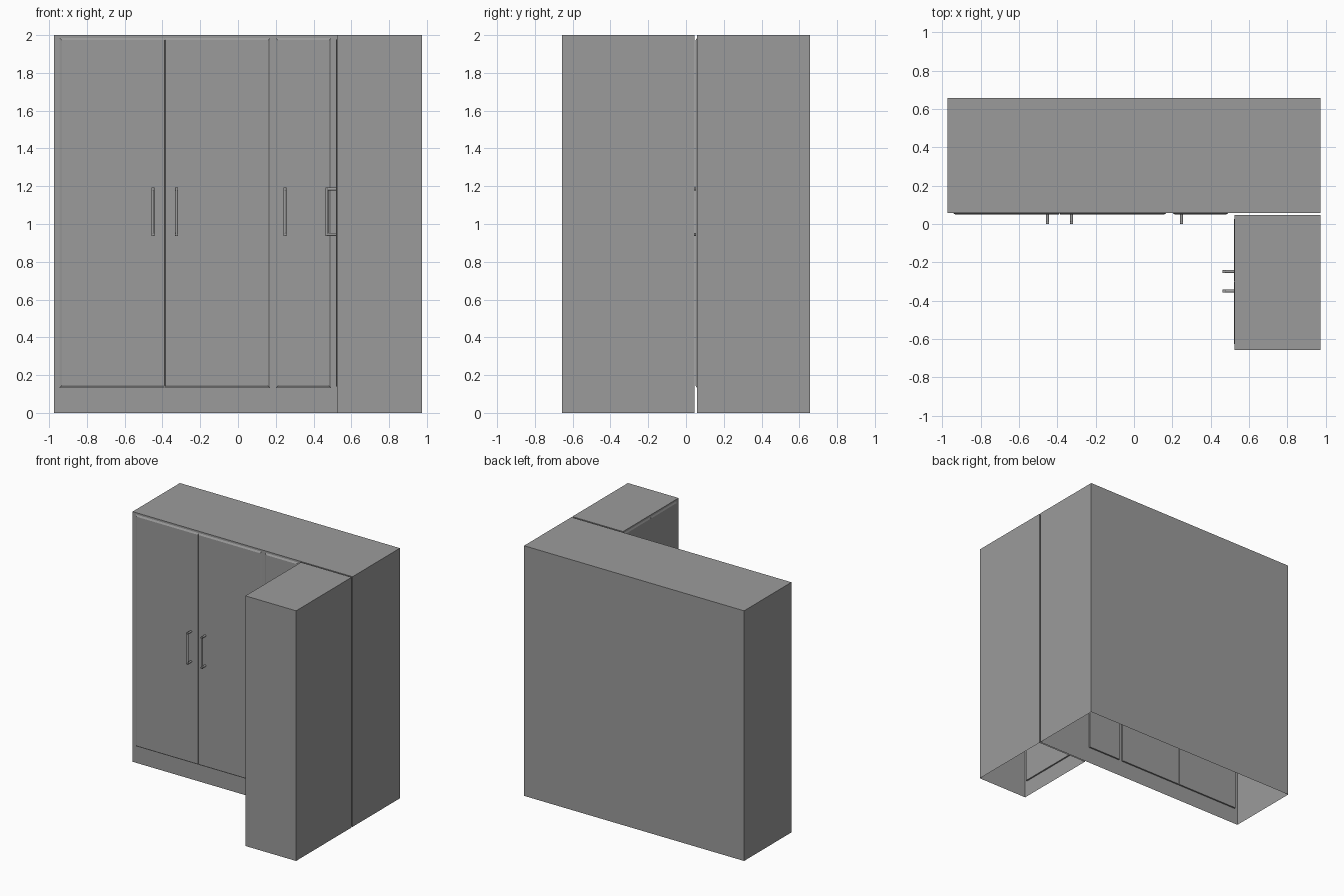
import bpy, bmesh
from mathutils import Vector, Matrix
from math import radians

if "Cube" in bpy.data.objects:
    bpy.data.objects.remove(bpy.data.objects["Cube"])

grey = bpy.data.materials.new("plain grey")
grey.diffuse_color = (0.33, 0.33, 0.33, 1)
grey.use_nodes = True
grey.node_tree.nodes["Principled BSDF"].inputs["Base Color"].default_value = grey.diffuse_color


def finish(name, bm):
    me = bpy.data.meshes.new(name)
    bmesh.ops.recalc_face_normals(bm, faces=bm.faces)
    bm.to_mesh(me)
    bm.free()
    me.materials.append(grey)
    ob = bpy.data.objects.new(name, me)
    bpy.context.collection.objects.link(ob)
    return ob


def carcass(name, x0, x1, y0, y1, z1):
    """Thin-walled cabinet shell, open underneath."""
    bm = bmesh.new()
    bmesh.ops.create_cube(bm, size=1)
    for v in bm.verts:
        v.co = Vector((x1 if v.co.x > 0 else x0,
                       y1 if v.co.y > 0 else y0,
                       z1 if v.co.z > 0 else 0))
    bottom = [f for f in bm.faces if f.calc_center_median().z < 0.01]
    bmesh.ops.delete(bm, geom=bottom, context='FACES')
    return finish(name, bm)


# Frame for a cabinet front: u along the front, outward depth d, height z
def main_front(u, d, z):
    return Vector((u, 0.058 - d, z))


def side_front(u, d, z):
    return Vector((0.525 - d, u, z))


def door(name, place, u0, u1, raise_by, bevel0=0.012, bevel1=0.012):
    """Slab door with sloped front borders."""
    z0, z1, b = 0.132, 1.985, 0.012
    rings = [(-0.012, u0, u1, z0, z1), (0.0, u0, u1, z0, z1),
             (raise_by, u0 + bevel0, u1 - bevel1, z0 + b, z1 - b)]
    bm = bmesh.new()
    loops = []
    for d, a, c, lo, hi in rings:
        loops.append([bm.verts.new(place(u, d, z))
                      for u, z in ((a, lo), (c, lo), (c, hi), (a, hi))])
    for r, s in zip(loops, loops[1:]):
        for i in range(4):
            j = (i + 1) % 4
            bm.faces.new((r[i], r[j], s[j], s[i]))
    bm.faces.new(loops[0])
    bm.faces.new(loops[-1])
    return finish(name, bm)


def handle(name, place, u, start, reach):
    """Round bar on two posts."""
    r, lo, hi = 0.008, 0.945, 1.185
    bm = bmesh.new()

    def rod(a, b):
        axis = b - a
        rot = Vector((0, 0, 1)).rotation_difference(axis).to_matrix().to_4x4()
        bmesh.ops.create_cone(bm, cap_ends=True, segments=16, radius1=r, radius2=r,
                              depth=axis.length,
                              matrix=Matrix.Translation((a + b) / 2) @ rot)
    rod(place(u, reach - r, lo - r), place(u, reach - r, hi + r))
    for z in (lo, hi):
        rod(place(u, start, z), place(u, reach, z))
    ob = finish(name, bm)
    bpy.ops.object.select_all(action='DESELECT')
    ob.select_set(True)
    bpy.context.view_layer.objects.active = ob
    bpy.ops.object.shade_smooth_by_angle(angle=radians(35))


# Two cabinet bodies forming the L
carcass("main_cabinet", -0.973, 0.973, 0.058, 0.656, 2)
carcass("side_cabinet", 0.525, 0.973, -0.656, 0.046, 2)

# Main cabinet: a double door and a single door
door("main_door_left", main_front, -0.945, -0.389, 0.008, bevel1=0.001)
door("main_door_middle", main_front, -0.386, 0.17, 0.008, bevel0=0.001)
door("main_door_right", main_front, 0.2, 0.493, 0.008)

# Side cabinet: a double door facing left
door("side_door_front", side_front, -0.632, -0.302, 0.005, bevel1=0.001)
door("side_door_rear", side_front, -0.299, 0.031, 0.005, bevel0=0.001)

# Handles
for i, x in enumerate((-0.451, -0.325, 0.248)):
    handle(f"main_handle_{i + 1}", main_front, x, 0.0, 0.058)
for i, y in enumerate((-0.35, -0.248)):
    handle(f"side_handle_{i + 1}", side_front, y, 0.0, 0.063)
